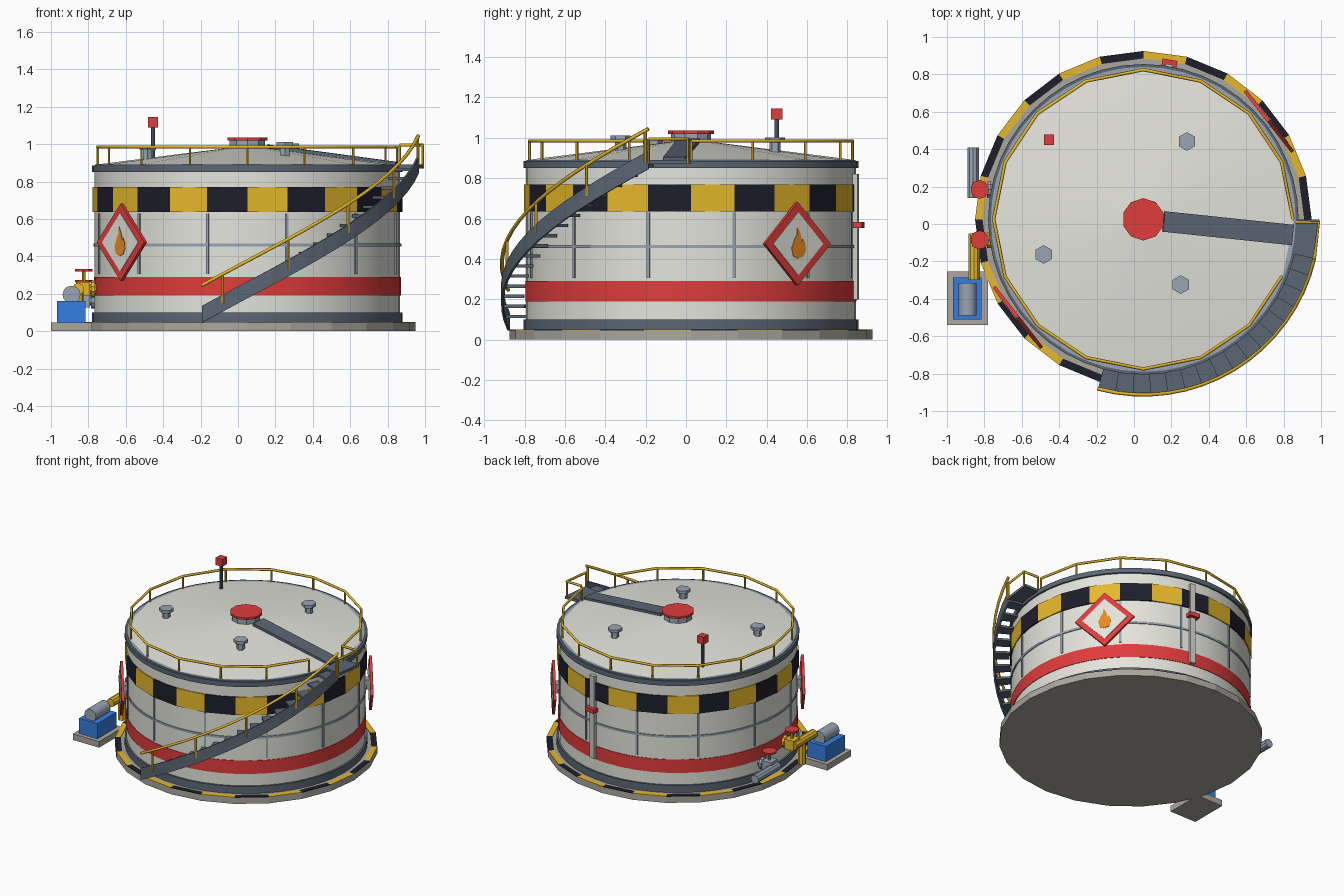
import bpy, bmesh, math
from mathutils import Matrix, Vector

cube = bpy.data.objects.get("Cube")
if cube:
    bpy.data.objects.remove(cube)

CX, CY = 0.05, 0.025          # tank axis


def material(name, *rgb):
    m = bpy.data.materials.new(name)
    m.use_nodes = True
    m.diffuse_color = (*rgb, 1)
    m.node_tree.nodes["Principled BSDF"].inputs["Base Color"].default_value = (*rgb, 1)
    return m


white = material("tank white", 0.78, 0.78, 0.72)
yellow = material("safety yellow", 0.81, 0.49, 0.025)
red = material("signal red", 0.75, 0.045, 0.045)
black = material("stripe black", 0.013, 0.013, 0.025)
slate = material("slate steel", 0.105, 0.135, 0.175)
steel = material("light steel", 0.32, 0.38, 0.45)
concrete = material("concrete", 0.41, 0.39, 0.35)
blue = material("pump blue", 0.035, 0.21, 0.76)
orange = material("flame orange", 0.80, 0.25, 0.015)
pale = material("pale grey", 0.59, 0.60, 0.56)


def polar(r, deg, z):
    a = math.radians(deg)
    return Vector((CX + r * math.cos(a), CY + r * math.sin(a), z))


def finish(name, bm, *mats, smooth=False):
    bmesh.ops.recalc_face_normals(bm, faces=bm.faces)
    me = bpy.data.meshes.new(name)
    bm.to_mesh(me)
    bm.free()
    for m in mats:
        me.materials.append(m)
    ob = bpy.data.objects.new(name, me)
    bpy.context.collection.objects.link(ob)
    if smooth:
        bpy.ops.object.select_all(action='DESELECT')
        ob.select_set(True)
        bpy.context.view_layer.objects.active = ob
        bpy.ops.object.shade_smooth_by_angle(angle=math.radians(35))
    return ob


def rod(name, p, q, r, mat, n=8, r2=None, smooth=False):
    """Cylinder or cone from p to q."""
    p, q = Vector(p), Vector(q)
    d = q - p
    turn = d.to_track_quat('Z', 'Y').to_matrix().to_4x4() if abs(d.x) + abs(d.y) > 1e-6 else Matrix()
    bm = bmesh.new()
    bmesh.ops.create_cone(bm, cap_ends=True, segments=n, radius1=r, radius2=r if r2 is None else r2,
                          depth=d.length, matrix=Matrix.Translation((p + q) / 2) @ turn)
    return finish(name, bm, mat, smooth=smooth)


def drum(name, r, z0, z1, mat, n=48, r2=None, smooth=True):
    return rod(name, (CX, CY, z0), (CX, CY, z1), r, mat, n, r2, smooth)


def box(name, lo, hi, mat, frame=Matrix()):
    lo, hi = Vector(lo), Vector(hi)
    bm = bmesh.new()
    bmesh.ops.create_cube(bm, size=1, matrix=frame @ Matrix.Translation((lo + hi) / 2)
                          @ Matrix.Diagonal((*(hi - lo), 1)))
    return finish(name, bm, mat)


def wedge(bm, r0, r1, a0, a1, z0, z1, rise=0, index=0):
    """Block between two radii, two angles and two heights; rise lifts its far end."""
    v = [bm.verts.new(polar(r, a, z + (rise if a == a1 else 0)))
         for a in (a0, a1) for z in (z0, z1) for r in (r0, r1)]
    for q in ((0, 1, 3, 2), (4, 6, 7, 5), (0, 4, 5, 1), (2, 3, 7, 6), (0, 2, 6, 4), (1, 5, 7, 3)):
        bm.faces.new([v[i] for i in q]).material_index = index


def pipe(name, points, r, mat):
    cu = bpy.data.curves.new(name, 'CURVE')
    cu.dimensions = '3D'
    cu.bevel_depth = r
    cu.bevel_resolution = 1
    cu.use_fill_caps = True
    s = cu.splines.new('POLY')
    s.points.add(len(points) - 1)
    for pt, co in zip(s.points, points):
        pt.co = (*co, 1)
    cu.materials.append(mat)
    ob = bpy.data.objects.new(name, cu)
    bpy.context.collection.objects.link(ob)
    return ob


def striped_ring(name, r0, r1, z0, z1, first, second):
    bm = bmesh.new()
    for i in range(24):
        wedge(bm, r0, r1, i * 15, i * 15 + 15, z0, z1, index=i % 2)
    finish(name, bm, first, second)


def radial_frame(deg):
    return Matrix.Translation((CX, CY, 0)) @ Matrix.Rotation(math.radians(deg), 4, 'Z')


def plate(name, outline, d0, d1, mat, frame):
    """Outline in (tangent, height), extruded outward from d0 to d1."""
    bm = bmesh.new()
    f = bm.faces.new([bm.verts.new(frame @ Vector((d0, u, z))) for u, z in outline])
    new = bmesh.ops.extrude_face_region(bm, geom=[f])["geom"]
    out = frame.to_3x3() @ Vector((d1 - d0, 0, 0))
    bmesh.ops.translate(bm, vec=out, verts=[g for g in new if isinstance(g, bmesh.types.BMVert)])
    finish(name, bm, mat)


# Foundation and tank shell
drum("foundation", 0.90, 0, 0.046, concrete, 24, smooth=False)
striped_ring("foundation_stripes", 0.86, 0.90, 0.046, 0.05, black, yellow)
drum("tank_wall", 0.817, 0.046, 0.88, white)
drum("bottom_ring", 0.83, 0.046, 0.10, slate)
drum("top_ring", 0.83, 0.85, 0.886, slate)
drum("roof_kerb", 0.815, 0.88, 0.891, steel)
drum("red_band", 0.821, 0.19, 0.29, red)
striped_ring("hazard_band", 0.80, 0.829, 0.636, 0.77, yellow, black)
drum("roof", 0.805, 0.891, 0.985, white, 16, r2=0.06)

# Wall seams
drum("wall_seam_ring", 0.823, 0.454, 0.470, steel)
for k in range(12):
    box("wall_seam", (0.80, -0.007, 0.305), (0.824, 0.007, 0.63), steel, radial_frame(15 + 30 * k))

# Warning signs
flame = [(0, -.07), (.028, -.06), (.042, -.03), (.038, .0), (.026, .025), (.02, .01),
         (.012, .045), (-.006, .08), (-.008, .045), (-.024, .02), (-.028, .005), (-.04, -.02), (-.03, -.058)]
for deg in (38, 218):
    fr = radial_frame(deg)
    for part, half, d1, mat in (("sign_border", 0.207, 0.861, red), ("sign_face", 0.157, 0.864, white)):
        plate(part, [(0, .475 - half), (half, .475), (0, .475 + half), (-half, .475)], 0.842, d1, mat, fr)
    plate("sign_flame", [(u * 1.1, z * 1.05 + .475) for u, z in flame], 0.863, 0.867, orange, fr)
    box("sign_bracket", (0.80, -0.03, 0.44), (0.845, 0.03, 0.51), steel, fr)

# Level gauge on the back
gauge = radial_frame(80.5)
box("gauge_column", (0.80, -0.02, 0.20), (0.84, 0.02, 0.82), pale, gauge)
box("gauge_marker", (0.82, -0.04, 0.553), (0.865, 0.04, 0.583), red, gauge)

# Roof railing, open where the stair arrives
rail = [polar(0.80, 22.5 * k, 0.985) for k in range(16)]
pipe("roof_rail", rail, 0.009, yellow)
for p in rail:
    rod("roof_rail_post", (p.x, p.y, 0.87), p, 0.007, yellow, 6)

# Roof hatch, walkway, vents and mast
drum("hatch_neck", 0.10, 0.95, 1.02, steel, 10, smooth=False)
drum("hatch_lid", 0.113, 1.02, 1.036, red, 10, smooth=False)
slope = math.atan2(0.1, 0.75)
walk = radial_frame(-6) @ Matrix.Translation((0, 0, 1.0)) @ Matrix.Rotation(slope, 4, 'Y')
box("roof_walkway", (0.11, -0.055, -0.012), (0.81, 0.055, 0.012), slate, walk)
for x, y in ((0.283, 0.441), (-0.483, -0.163), (0.25, -0.324)):
    z = 0.993 - 0.133 * math.hypot(x - CX, y - CY)
    rod("vent_neck", (x, y, z - 0.02), (x, y, z + 0.05), 0.028, steel, 6)
    rod("vent_cap", (x, y, z + 0.05), (x, y, z + 0.073), 0.05, steel, 6)
rod("mast", (-0.455, 0.45, 0.89), (-0.455, 0.45, 1.10), 0.011, slate)
box("mast_lamp", (-0.482, 0.422, 1.09), (-0.427, 0.478, 1.145), red)

# Spiral stair: treads, stringer, handrail
A0, A1, Z0, Z1, STEPS = -105, -13, 0.09, 0.89, 16
da, dz = (A1 - A0) / STEPS, (Z1 - Z0) / STEPS


def stair_z(a):
    return Z0 + (Z1 - Z0) * (a - A0) / (A1 - A0)


treads, stringer = bmesh.new(), bmesh.new()
for i in range(STEPS):
    a, z = A0 + i * da, Z0 + (i + 0.5) * dz
    wedge(treads, 0.828, 0.935, a, a + da, z - 0.008, z + 0.008)
    wedge(stringer, 0.93, 0.942, a, a + da, stair_z(a) - 0.045, stair_z(a) + 0.045, rise=dz)
finish("stair_treads", treads, slate)
finish("stair_stringer", stringer, slate)
pipe("stair_handrail", [polar(0.938, A0 + i * da, stair_z(A0 + i * da) + 0.155) for i in range(STEPS + 1)],
     0.01, yellow)
for a in (-98, -76.5, -55, -33.5, -14):
    rod("stair_post", polar(0.938, a, stair_z(a)), polar(0.938, a, stair_z(a) + 0.155), 0.008, yellow, 6)

# Landing
landing = bmesh.new()
wedge(landing, 0.81, 0.942, A1, 0, 0.87, 0.89)
finish("landing", landing, slate)
corners = [polar(0.938, A1, 0.995), polar(0.938, -1, 0.995), polar(0.815, -1, 0.995)]
pipe("landing_rail", corners, 0.009, yellow)
for p in corners:
    rod("landing_post", (p.x, p.y, 0.87), p, 0.007, yellow, 6)

# Pump set
box("pump_pad", (-1.0, -0.54, 0), (-0.78, -0.255, 0.046), concrete)
box("pump_base", (-0.968, -0.51, 0.046), (-0.815, -0.285, 0.16), blue)
rod("pump_motor", (-0.89, -0.49, 0.195), (-0.89, -0.315, 0.195), 0.048, steel, 12, smooth=True)


def valve(label, y, z, mat):
    rod(label + "_inlet", (-0.84, y, z), (-0.74, y, z), 0.028, mat, 10, smooth=True)
    rod(label + "_flange", (-0.785, y, z), (-0.765, y, z), 0.045, mat, 10)
    box(label + "_body", (-0.865, y - 0.038, z - 0.038), (-0.79, y + 0.038, z + 0.038), mat)
    rod(label + "_stem", (-0.825, y, z), (-0.825, y, z + 0.105), 0.01, mat)
    rod(label + "_wheel", (-0.825, y, z + 0.095), (-0.825, y, z + 0.108), 0.05, red, 10)


valve("outlet_valve", -0.085, 0.225, yellow)
valve("drain_valve", 0.185, 0.165, steel)
rod("pump_pipe", (-0.855, -0.30, 0.225), (-0.855, -0.05, 0.225), 0.032, yellow, 10, smooth=True)
rod("pump_pipe_leg", (-0.855, -0.16, 0.05), (-0.855, -0.16, 0.225), 0.028, yellow, 8)
rod("drain_pipe", (-0.86, 0.14, 0.15), (-0.86, 0.41, 0.15), 0.032, steel, 10, smooth=True)
